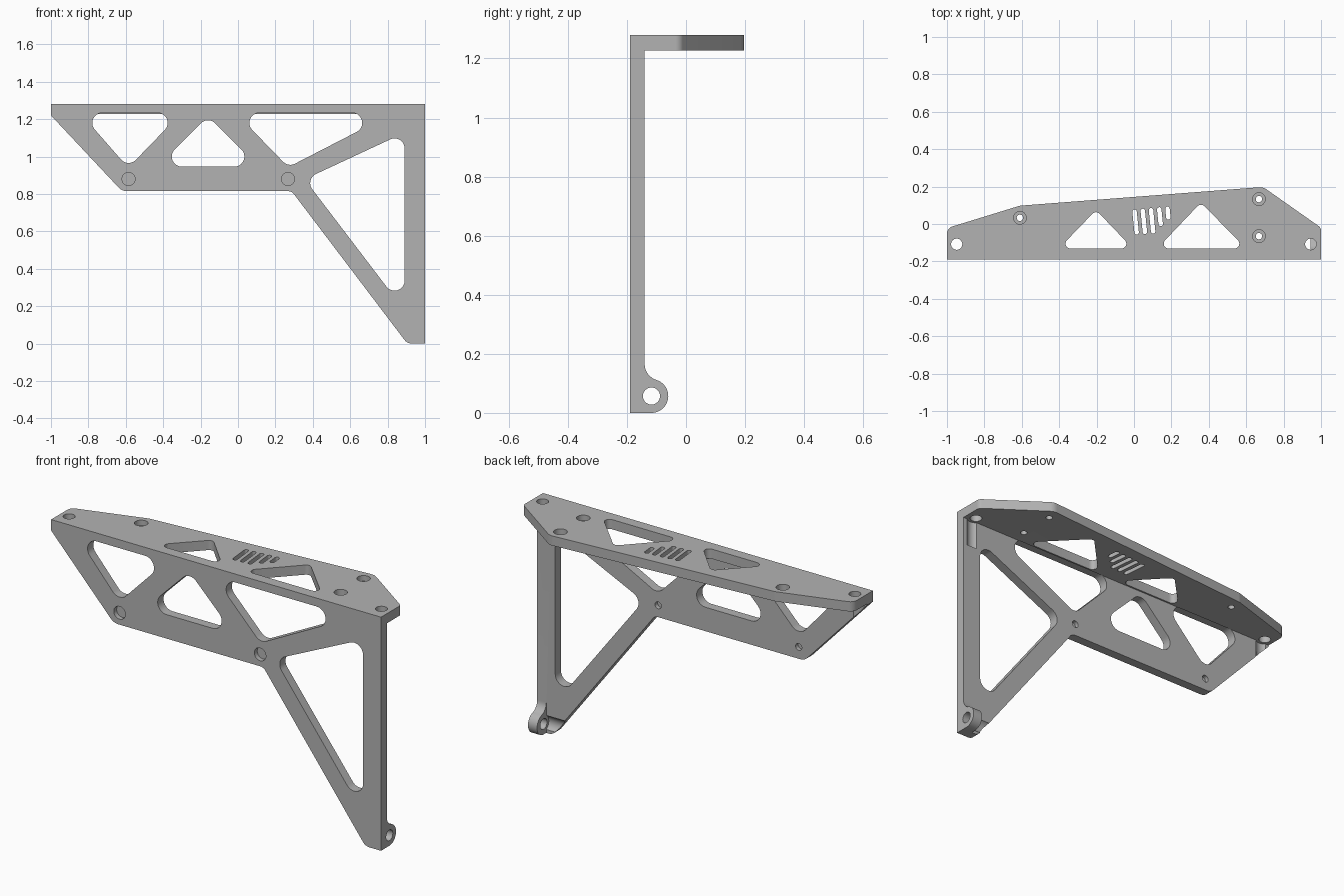
import bpy, bmesh
from math import atan2, tau, pi, cos, sin, radians
from mathutils import Vector

old = bpy.data.objects.get("Cube")
if old:
    bpy.data.objects.remove(old, do_unlink=True)

FRONT, WALL, TOP, UNDER = -0.19, -0.14, 1.28, 1.227

grey = bpy.data.materials.new("plain grey")
grey.use_nodes = True
colour = (0.45, 0.45, 0.45, 1)
grey.diffuse_color = colour
grey.node_tree.nodes["Principled BSDF"].inputs["Base Color"].default_value = colour


def arc(c, r, start, sweep, steps):
    return [(c[0] + r * cos(start + sweep * i / steps),
             c[1] + r * sin(start + sweep * i / steps)) for i in range(steps + 1)]


def circle(c, r):
    return arc(c, r, 0, tau, 32)[:-1]


def hull(centres, r):
    """Outline around equal circles, listed counter-clockwise."""
    pts, n = [], len(centres)
    for i, c in enumerate(centres):
        p, q = centres[i - 1], centres[(i + 1) % n]
        a0 = atan2(p[0] - c[0], c[1] - p[1])
        a1 = atan2(c[0] - q[0], q[1] - c[1])
        pts += arc(c, r, a0, (a1 - a0) % tau, 10)
    return pts


def rounded(corners):
    """Polygon from (x, y, corner radius)."""
    pts, n = [], len(corners)
    for i, (x, y, r) in enumerate(corners):
        p = Vector((x, y))
        if not r:
            pts.append((x, y))
            continue
        a = (Vector(corners[i - 1][:2]) - p).normalized()
        b = (Vector(corners[(i + 1) % n][:2]) - p).normalized()
        half = a.angle(b) / 2
        c = p + (a + b).normalized() * (r / sin(half))
        t = r * cos(half) / sin(half)
        s, e = p + a * t - c, p + b * t - c
        a0 = atan2(s.y, s.x)
        sweep = (atan2(e.y, e.x) - a0 + pi) % tau - pi
        pts += arc(c, r, a0, sweep, 8)
    return pts


def prism(name, pts, axis, lo, hi):
    place = {"x": lambda u, v, w: (w, u, v),
             "y": lambda u, v, w: (u, w, v),
             "z": lambda u, v, w: (u, v, w)}[axis]
    bm = bmesh.new()
    face = bm.faces.new([bm.verts.new(place(u, v, lo)) for u, v in pts])
    ext = bmesh.ops.extrude_face_region(bm, geom=[face])
    verts = [g for g in ext["geom"] if isinstance(g, bmesh.types.BMVert)]
    bmesh.ops.translate(bm, verts=verts, vec=place(0, 0, hi - lo))
    bmesh.ops.recalc_face_normals(bm, faces=bm.faces)
    mesh = bpy.data.meshes.new(name)
    bm.to_mesh(mesh)
    bm.free()
    mesh.materials.append(grey)
    ob = bpy.data.objects.new(name, mesh)
    bpy.context.collection.objects.link(ob)
    return ob


def combine(ob, other, operation):
    """Apply a boolean and discard the helper."""
    mod = ob.modifiers.new("boolean", "BOOLEAN")
    mod.operation, mod.solver, mod.object = operation, "EXACT", other
    deps = bpy.context.evaluated_depsgraph_get()
    mesh = bpy.data.meshes.new_from_object(ob.evaluated_get(deps))
    ob.modifiers.clear()
    ob.data = mesh
    bpy.data.objects.remove(other, do_unlink=True)


def cut(pts, axis, lo, hi):
    combine(bracket, prism("cutter", pts, axis, lo, hi), "DIFFERENCE")


# Upright truss plate
bracket = prism("bracket", rounded([
    (-1, 1.25, 0), (-1, 1.22, 0), (-0.62, 0.815, 0.06), (0.287, 0.815, 0.04),
    (0.905, 0, 0.05), (1, 0, 0), (1, 1.25, 0)]), "y", FRONT, WALL)

# Top shelf
shelf = prism("top_shelf", rounded([
    (-1, FRONT, 0), (1, FRONT, 0), (1, -0.02, 0.03), (0.69, 0.198, 0.06),
    (-0.61, 0.098, 0.06), (-1, -0.022, 0.04)]), "z", UNDER, TOP)
combine(bracket, shelf, "UNION")

# Foot lug with a fillet up to the plate
eye = (-0.117, 0.057)
lug_pts = [(FRONT, 0)] + arc(eye, 0.057, -pi / 2, radians(162.5), 20)
lug_pts += arc((-0.0827, 0.166), 0.0573, radians(252.5), radians(-72.5), 10)[1:]
lug_pts += [(FRONT, 0.166)]
combine(bracket, prism("foot_lug", lug_pts, "x", 0.945, 1), "UNION")
cut(circle(eye, 0.029), "x", 0.8, 1.1)
cut(circle(eye, 0.045), "x", 0.8, 0.945)

# Truss windows
for window in (
        [(-0.725, 1.18), (-0.585, 1.02), (-0.43, 1.18)],
        [(-0.30, 1.0), (-0.02, 1.0), (-0.16, 1.14)],
        [(0.115, 1.18), (0.28, 1.01), (0.61, 1.18)],
        [(0.44, 0.858), (0.837, 0.337), (0.837, 1.043)]):
    cut(hull(window, 0.054), "y", FRONT - 0.1, WALL)

# Blind bolt recesses on both sides of the truss
for x in (-0.585, 0.267):
    cut(circle((x, 0.88), 0.035), "y", FRONT - 0.1, FRONT + 0.025)
    cut(circle((x, 0.88), 0.019), "y", WALL - 0.022, WALL + 0.1)

# Triangular shelf openings
for opening in (
        [(-0.34, -0.105), (-0.067, -0.105), (-0.203, 0.037)],
        [(0.185, -0.105), (0.537, -0.105), (0.358, 0.077)]):
    cut(hull(opening, 0.026), "z", UNDER - 0.05, TOP + 0.1)

# Vent slots
for i, low in enumerate((-0.045, -0.042, -0.04, 0, 0.035)):
    x = 0.003 + 0.044 * i
    high = 0.066 + 0.004 * i
    slot = [(x, high), (x + 0.1 * (high - low), low)]
    cut(hull(slot, 0.012), "z", UNDER - 0.05, TOP + 0.1)

# Counterbored shelf holes
for hole in ((-0.61, 0.033), (0.668, 0.133), (0.668, -0.065)):
    cut(circle(hole, 0.034), "z", TOP - 0.03, TOP + 0.1)
    cut(circle(hole, 0.017), "z", UNDER - 0.05, TOP + 0.1)

# Corner holes with clearance grooves in the upright plate
for x in (-0.948, 0.945):
    cut(circle((x, -0.108), 0.03), "z", UNDER - 0.05, TOP + 0.1)
    cut(circle((x, -0.108), 0.045), "z", UNDER - 0.15, UNDER)

# Smooth curved walls, crisp edges
bpy.ops.object.select_all(action="DESELECT")
bracket.select_set(True)
bpy.context.view_layer.objects.active = bracket
bpy.ops.object.shade_smooth_by_angle(angle=radians(30))
